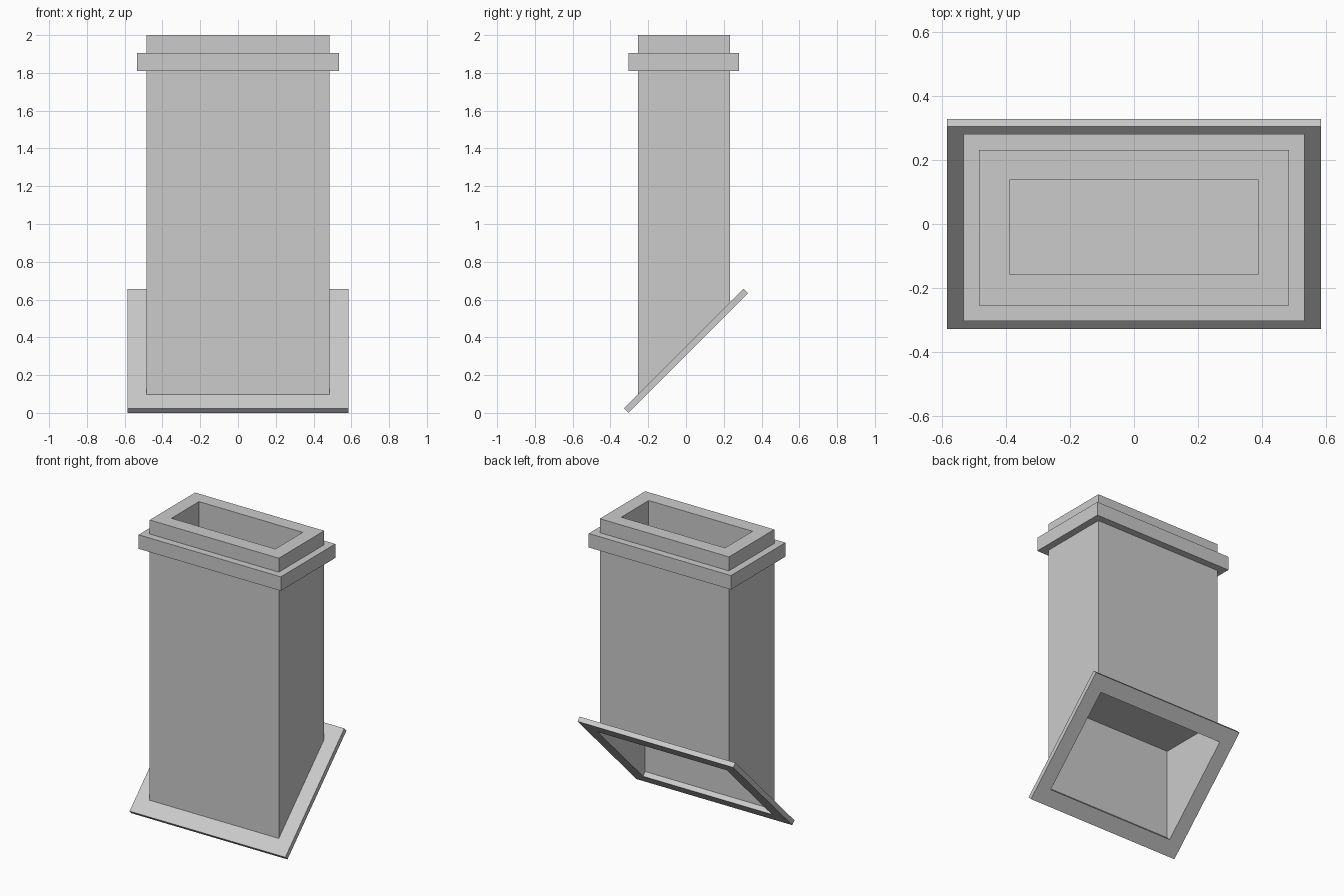
import bpy
import bmesh

if "Cube" in bpy.data.objects:
    bpy.data.objects.remove(bpy.data.objects["Cube"])


def loop(hx, y0, y1, z, slope=0.0):
    """Rectangular loop; height is z + slope * y."""
    return [(x, y, z + slope * y)
            for x, y in ((-hx, y0), (hx, y0), (hx, y1), (-hx, y1))]


def build(name, loops, cyclic=False, caps=()):
    """Bridge successive rectangular loops; cap the chosen ones."""
    bm = bmesh.new()
    rings = [[bm.verts.new(co) for co in lp] for lp in loops]
    pairs = list(zip(rings, rings[1:]))
    if cyclic:
        pairs.append((rings[-1], rings[0]))
    for a, b in pairs:
        for i in range(4):
            j = (i + 1) % 4
            bm.faces.new((a[j], a[i], b[i], b[j]))
    for index, flip in caps:
        ring = rings[index]
        bm.faces.new(ring[::-1] if flip else ring)
    mesh = bpy.data.meshes.new(name)
    bm.to_mesh(mesh)
    bm.free()
    obj = bpy.data.objects.new(name, mesh)
    bpy.context.collection.objects.link(obj)
    return obj


HX, Y0, Y1 = 0.485, -0.255, 0.232   # shaft footprint
TOP_PLANE, LOW_PLANE = 0.352, 0.305  # 45 degree flange planes, z at y = 0
SHIFT = (TOP_PLANE - LOW_PLANE) / 2

# Shaft: recessed top, thin walls below an inner ceiling, slanted open base
build("shaft", [
    loop(0.39, -0.157, 0.138, 1.30),
    loop(0.39, -0.157, 0.138, 2.0),
    loop(HX, Y0, Y1, 2.0),
    loop(HX, Y0, Y1, 0.72),
    loop(HX, Y0, Y1, TOP_PLANE, 1.0),
], caps=[(0, False), (3, True)])

# Collar: band around the top of the shaft
C = 0.049
build("collar", [
    loop(HX, Y0, Y1, 1.905),
    loop(HX + C, Y0 - C, Y1 + C, 1.905),
    loop(HX + C, Y0 - C, Y1 + C, 1.81),
    loop(HX, Y0, Y1, 1.81),
], cyclic=True)

# Roof flange: 45 degree frame, edges perpendicular to its plane
F = 0.073
build("roof_flange", [
    loop(HX, Y0, Y1, TOP_PLANE, 1.0),
    loop(HX + 0.1, Y0 - F, Y1 + F, TOP_PLANE, 1.0),
    loop(HX + 0.1, Y0 - F + SHIFT, Y1 + F + SHIFT, LOW_PLANE, 1.0),
    loop(HX, Y0 + SHIFT, Y1 + SHIFT, LOW_PLANE, 1.0),
], cyclic=True)
